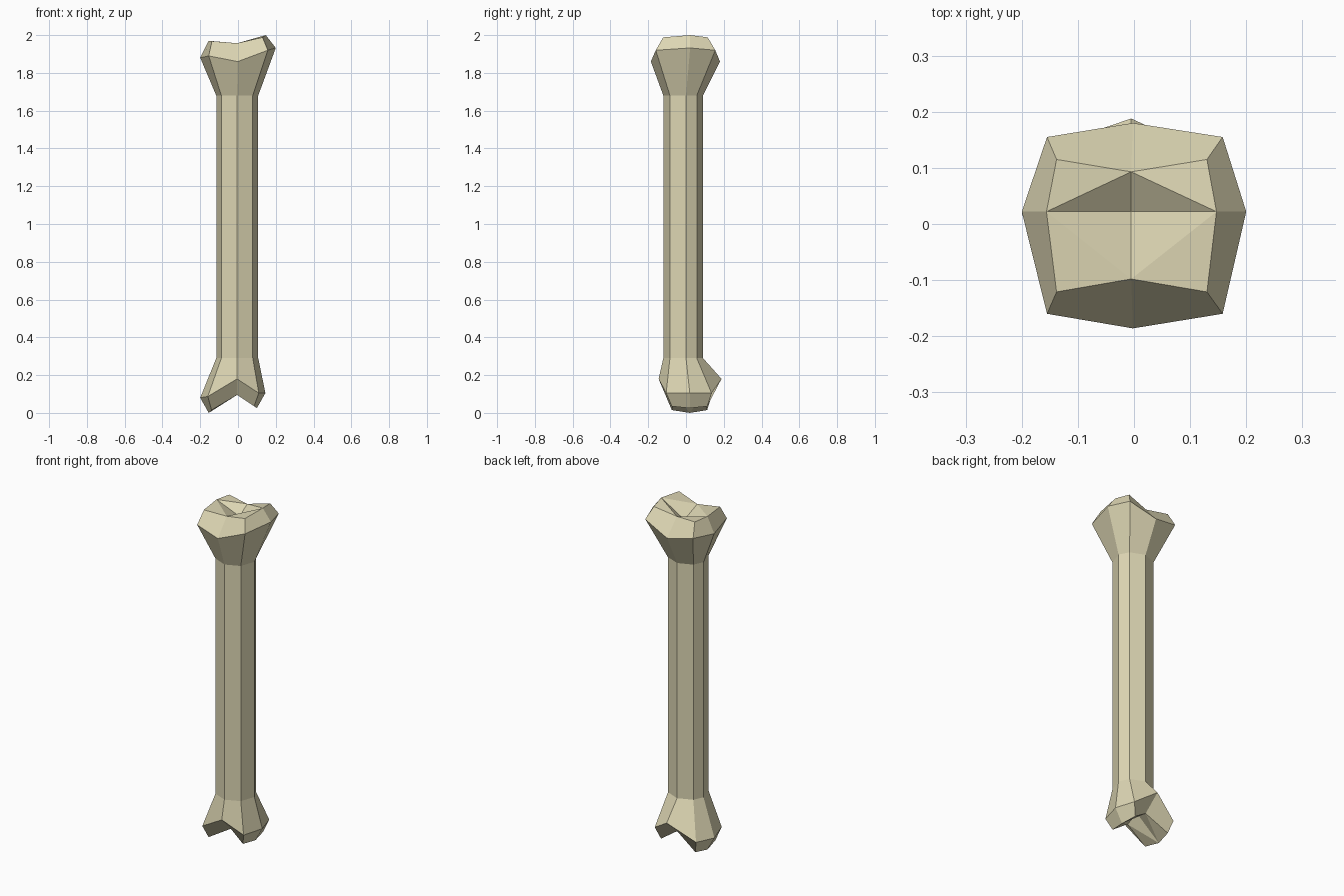
import bpy, bmesh

if "Cube" in bpy.data.objects:
    bpy.data.objects.remove(bpy.data.objects["Cube"])

# Single bone-coloured material
ivory = bpy.data.materials.new("bone_ivory")
ivory.diffuse_color = (0.72, 0.67, 0.45, 1)
ivory.use_nodes = True
ivory.node_tree.nodes["Principled BSDF"].inputs["Base Color"].default_value = ivory.diffuse_color


def ring(bm, xs, ys, zs):
    """Eight-sided ring. xs: left, left diagonal, middle, right diagonal, right.
    ys: front, front diagonal, side, back diagonal, back. zs follows xs."""
    order = [(0, 2), (1, 1), (2, 0), (3, 1), (4, 2), (3, 3), (2, 4), (1, 3)]
    return [bm.verts.new((xs[i], ys[j], zs[i])) for i, j in order]


def bridge(bm, a, b):
    for i in range(8):
        j = (i + 1) % 8
        bm.faces.new((a[i], a[j], b[j], b[i]))


def dished_cap(bm, r, centre):
    """Close a ring with four knuckle corners around a sunken centre."""
    c = bm.verts.new(centre)
    for i in range(0, 8, 2):
        k = (i + 2) % 8
        bm.faces.new((r[i], r[i + 1], r[k]))
        bm.faces.new((r[i], r[k], c))


bm = bmesh.new()

# Lower knuckles: rim of the foot, then the widest ring
shaft_x = (-0.115, -0.088, -0.005, 0.078, 0.107)
shaft_y = (-0.12, -0.085, 0.0, 0.057, 0.09)
rings = [
    ring(bm, (-0.155, -0.14, -0.005, 0.085, 0.10),
         (-0.06, -0.075, 0.02, 0.112, 0.09),
         (0.0, 0.015, 0.095, 0.035, 0.025)),
    ring(bm, (-0.20, -0.16, -0.005, 0.11, 0.145),
         (-0.145, -0.105, 0.02, 0.135, 0.188),
         (0.08, 0.087, 0.18, 0.105, 0.105)),
    # Shaft
    ring(bm, shaft_x, shaft_y, (0.29,) * 5),
    ring(bm, shaft_x, shaft_y, (1.68,) * 5),
    # Upper knuckles: widest ring, then the rim
    ring(bm, (-0.20, -0.155, -0.002, 0.158, 0.20),
         (-0.186, -0.16, 0.022, 0.155, 0.18),
         (1.88, 1.89, 1.86, 1.92, 1.932)),
    ring(bm, (-0.156, -0.138, -0.005, 0.13, 0.147),
         (-0.098, -0.121, 0.022, 0.115, 0.093),
         (1.97, 1.968, 1.957, 1.988, 2.0)),
]
for lower, upper in zip(rings, rings[1:]):
    bridge(bm, lower, upper)
dished_cap(bm, rings[0], (-0.005, 0.02, 0.125))
dished_cap(bm, rings[-1], (-0.005, 0.022, 1.91))
bmesh.ops.recalc_face_normals(bm, faces=bm.faces)

mesh = bpy.data.meshes.new("bone")
bm.to_mesh(mesh)
bm.free()
mesh.materials.append(ivory)
bpy.context.collection.objects.link(bpy.data.objects.new("bone", mesh))
